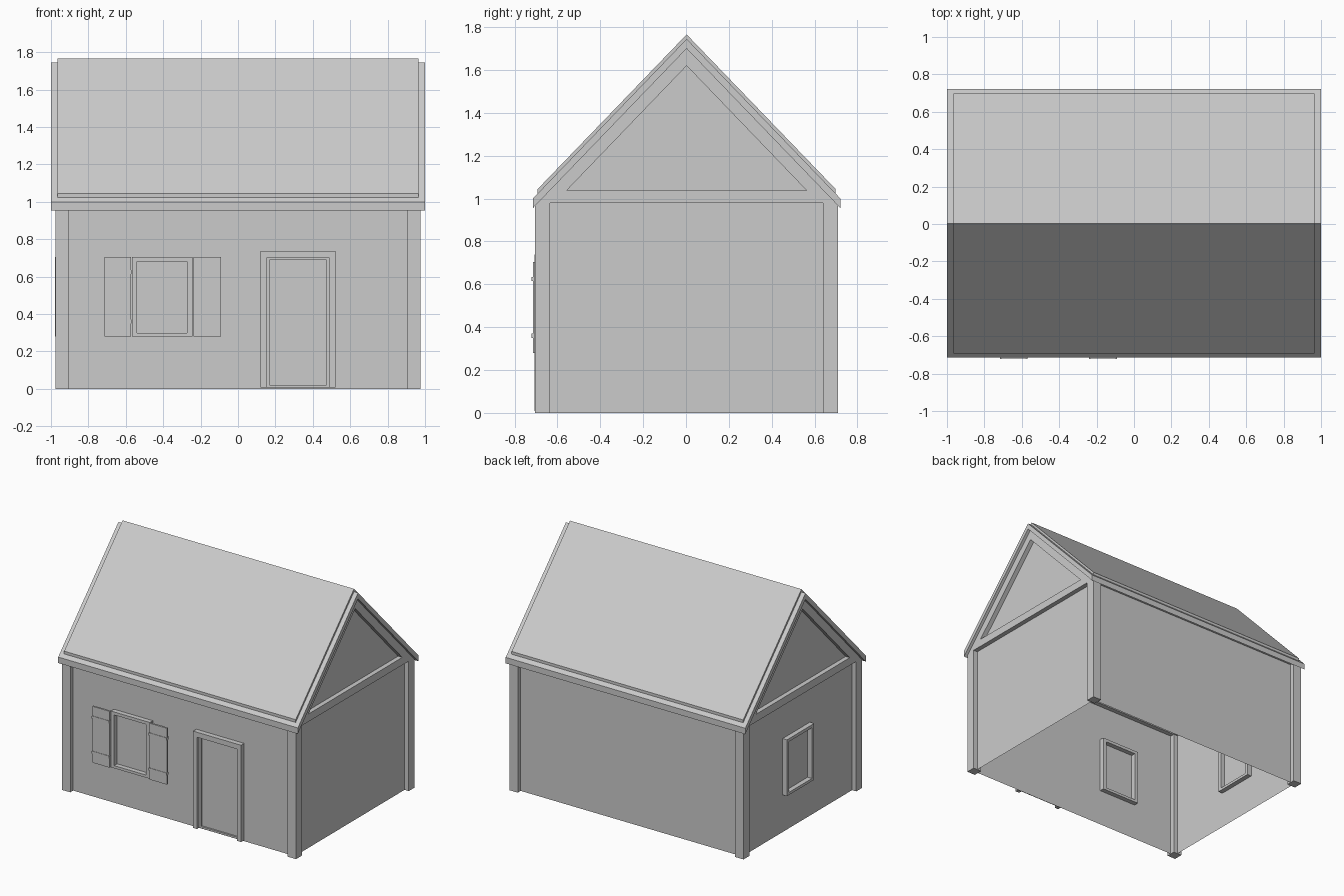
import bpy

if "Cube" in bpy.data.objects:
    bpy.data.objects.remove(bpy.data.objects["Cube"])

S = 0.745 / 0.718          # roof slope
RX, RY = 1.0, 0.718        # roof half sizes
PX, PY, PW = 0.977, 0.707, 0.07   # post outer faces and width
WX, WY = 0.942, 0.672      # wall planes


def mesh(name, verts, faces):
    me = bpy.data.meshes.new(name)
    me.from_pydata(verts, [], faces)
    ob = bpy.data.objects.new(name, me)
    bpy.context.collection.objects.link(ob)
    return ob


def prism(name, profile, x0, x1):
    """Extrude a (y, z) profile along x."""
    n = len(profile)
    verts = [(x, y, z) for x in (x0, x1) for y, z in profile]
    faces = [tuple(range(n))[::-1], tuple(range(n, 2 * n))]
    faces += [(i, (i + 1) % n, n + (i + 1) % n, n + i) for i in range(n)]
    return mesh(name, verts, faces)


def box(name, x0, x1, y0, y1, z0, z1):
    return prism(name, [(y0, z0), (y1, z0), (y1, z1), (y0, z1)], x0, x1)


def ring(name, outer, inner, place, d0, d1):
    """Frame between two matching loops, placed at depths d0 and d1."""
    n = len(outer)
    verts = [place(p, d) for d in (d0, d1) for loop in (outer, inner) for p in loop]
    faces = []
    for i in range(n):
        j = (i + 1) % n
        faces += [(i, j, n + j, n + i), (2 * n + i, 3 * n + i, 3 * n + j, 2 * n + j),
                  (i, 2 * n + i, 2 * n + j, j), (n + i, n + j, 3 * n + j, 3 * n + i)]
    return mesh(name, verts, faces)


def rect(a0, a1, z0, z1):
    return [(a0, z0), (a1, z0), (a1, z1), (a0, z1)]


def on_front(p, d):
    return (p[0], d, p[1])


def on_side(p, d):
    return (d, p[0], p[1])


# thin walls
eave = 1.70 - S * WY
for s, side in ((-1, "front"), (1, "back")):
    mesh(side + "_wall", [(x, s * WY, z) for x, z in rect(-WX, WX, 0, eave)], [(0, 1, 2, 3)])
for s, side in ((-1, "left"), (1, "right")):
    gable = [(-WY, 0), (WY, 0), (WY, eave), (0, 1.70), (-WY, eave)]
    mesh(side + "_wall", [(s * WX, y, z) for y, z in gable], [(0, 1, 2, 3, 4)])

# corner posts and eave beams
for sy in (-1, 1):
    for sx in (-1, 1):
        xs = sorted((sx * PX, sx * (PX - PW)))
        ys = sorted((sy * PY, sy * (PY - PW)))
        box("corner_post", *xs, *ys, 0, 0.985)
    beam = [(sy * (PY - PW), 0.98), (sy * 0.695, 0.98), (sy * (PY - PW), 1.04)]
    prism("eave_beam", beam, -PX, PX)

# gable timber frames
for s in (-1, 1):
    ring("gable_frame", [(-0.694, 0.98), (0.694, 0.98), (0, 1.70)],
         [(-0.56, 1.038), (0.56, 1.038), (0, 1.62)], on_side, s * PX, s * (PX - PW))

# roof slab and raised covering
def chevron(top, bottom, half):
    return [(-half, top - S * half), (-half, bottom - S * half), (0, bottom),
            (half, bottom - S * half), (half, top - S * half), (0, top)]


prism("roof_slab", chevron(1.745, 1.70, RY), -RX, RX)
prism("roof_covering", chevron(1.766, 1.745, 0.695), -0.966, 0.966)

# window frames on the front and left
ring("front_window_frame", rect(-0.567, -0.243, 0.28, 0.705),
     rect(-0.54, -0.273, 0.30, 0.682), on_front, -0.708, -0.636)
ring("left_window_frame", rect(-0.135, 0.19, 0.28, 0.705),
     rect(-0.108, 0.163, 0.30, 0.682), on_side, -0.978, -0.906)

# shutters with straps and hinge pins
for x0, x1 in ((-0.715, -0.571), (-0.239, -0.092)):
    box("shutter", x0, x1, -0.718, -0.704, 0.28, 0.705)
    for z in (0.36, 0.625):
        box("shutter_strap", x0, x1, -0.721, -0.718, z - 0.008, z + 0.008)
        for x in (x0 + 0.004, x1 - 0.004):
            box("shutter_hinge", x - 0.005, x + 0.005, -0.725, -0.70, z - 0.01, z + 0.01)

# door frame and door
for x0, x1 in ((0.12, 0.152), (0.488, 0.52)):
    box("door_jamb", x0, x1, -0.71, -WY, 0.008, 0.70)
box("door_lintel", 0.12, 0.52, -0.71, -WY, 0.70, 0.738)
ring("door_rim", rect(0.152, 0.488, 0.008, 0.70), rect(0.168, 0.472, 0.022, 0.688),
     on_front, -0.685, -WY)

# centre the hinges and roof together, and tidy normals
import bmesh
for ob in bpy.context.collection.objects:
    ob.location.y = 0.003
    bm = bmesh.new()
    bm.from_mesh(ob.data)
    bmesh.ops.recalc_face_normals(bm, faces=bm.faces)
    if len(bm.faces) == 1 and bm.faces[:][0].calc_center_median().dot(bm.faces[:][0].normal) < 0:
        bmesh.ops.reverse_faces(bm, faces=bm.faces[:])
    # single wall planes should face outwards
    if ob.name.endswith("_wall"):
        bm.faces.ensure_lookup_table()
        f = bm.faces[0]
        c = f.calc_center_median()
        c.z = 0
        if c.dot(f.normal) < 0:
            bmesh.ops.reverse_faces(bm, faces=[f])
    bm.to_mesh(ob.data)
    bm.free()
